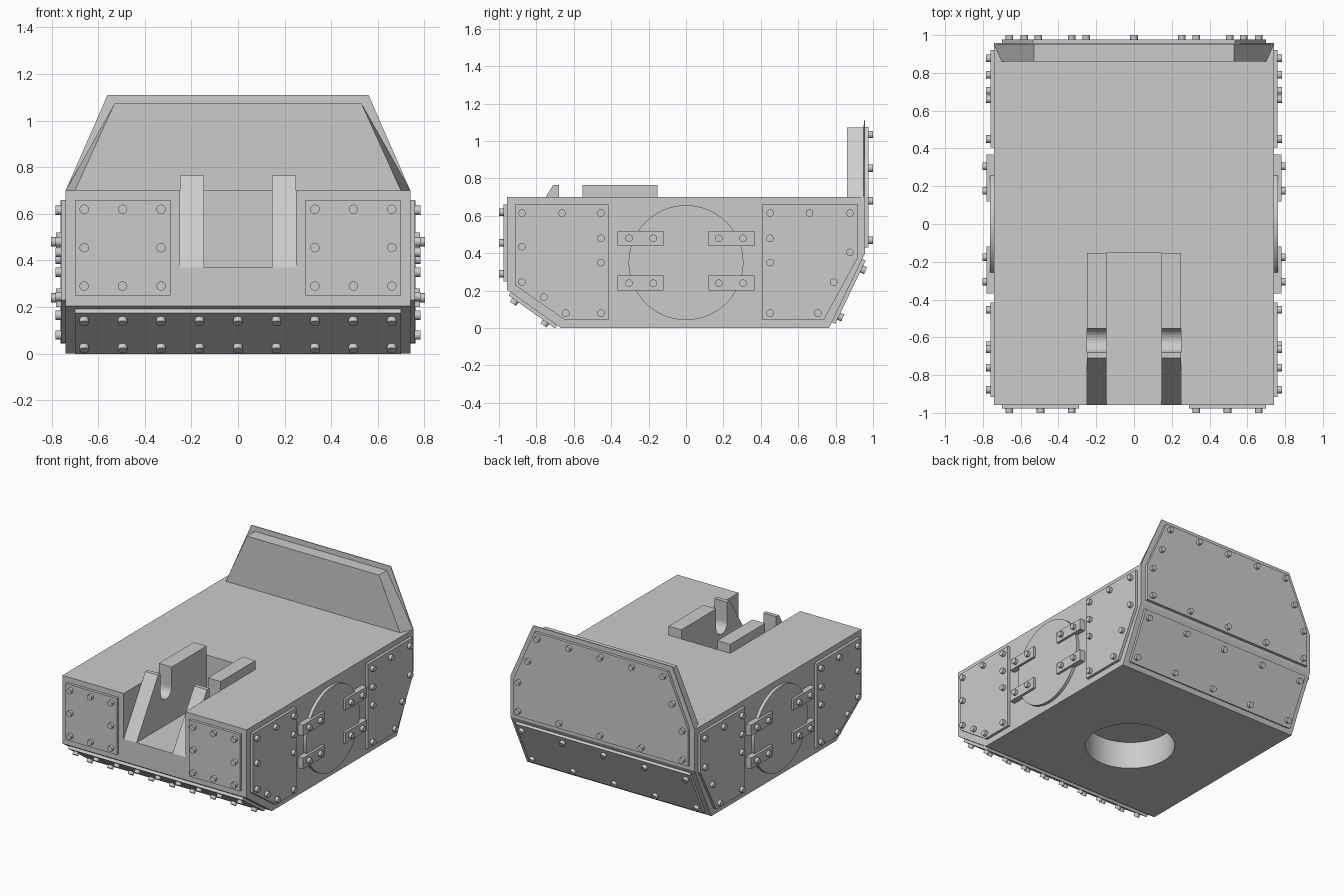
import bpy, bmesh
from math import radians
from mathutils import Matrix, Vector

if "Cube" in bpy.data.objects:
    bpy.data.objects.remove(bpy.data.objects["Cube"])

# Single painted-steel colour
steel = bpy.data.materials.new("grey_steel")
steel.use_nodes = True
steel.diffuse_color = (0.6, 0.6, 0.6, 1)
steel.node_tree.nodes["Principled BSDF"].inputs["Base Color"].default_value = (0.6, 0.6, 0.6, 1)


def frame(origin, u, v, w):
    """Matrix taking (u, v, outward) coordinates on a hull face to the world."""
    m = Matrix((u, v, w)).transposed().to_4x4()
    m.translation = origin
    return m


def finish(bm, name, smooth=False):
    bmesh.ops.recalc_face_normals(bm, faces=bm.faces)
    mesh = bpy.data.meshes.new(name)
    bm.to_mesh(mesh)
    bm.free()
    mesh.materials.append(steel)
    ob = bpy.data.objects.new(name, mesh)
    bpy.context.collection.objects.link(ob)
    if smooth:
        bpy.ops.object.select_all(action="DESELECT")
        ob.select_set(True)
        bpy.context.view_layer.objects.active = ob
        bpy.ops.object.shade_smooth_by_angle(angle=radians(35))
    return ob


def loft(name, rings):
    """Closed skin through rings of points with equal counts."""
    bm = bmesh.new()
    loops = [[bm.verts.new(p) for p in ring] for ring in rings]
    n = len(loops[0])
    for a, b in zip(loops, loops[1:]):
        for i in range(n):
            j = (i + 1) % n
            bm.faces.new((a[i], a[j], b[j], b[i]))
    bm.faces.new(loops[0])
    bm.faces.new(loops[-1])
    return finish(bm, name)


def slab(name, outline, place, low, high):
    return loft(name, [[place @ Vector((u, v, w)) for u, v in outline] for w in (low, high)])


def rect(u0, u1, v0, v1):
    return [(u0, v0), (u1, v0), (u1, v1), (u0, v1)]


def cylinder(bm, place, u, v, low, high, radius, sides):
    bmesh.ops.create_cone(bm, cap_ends=True, segments=sides, radius1=radius, radius2=radius,
                          depth=high - low,
                          matrix=place @ Matrix.Translation((u, v, (low + high) / 2)))


def bolts(name, spots, place, low=0.01, high=0.043):
    bm = bmesh.new()
    for u, v in spots:
        cylinder(bm, place, u, v, low, high, 0.02, 16)
    finish(bm, name, True)


def cut(target, cutter):
    mod = target.modifiers.new("cut", "BOOLEAN")
    mod.operation, mod.solver, mod.object = "DIFFERENCE", "EXACT", cutter
    bpy.context.view_layer.objects.active = target
    bpy.ops.object.modifier_apply(modifier=mod.name)
    bpy.data.objects.remove(cutter)


X, Y, Z = Vector((1, 0, 0)), Vector((0, 1, 0)), Vector((0, 0, 1))
END, HALF, DECK = 0.957, 0.74, 0.70
centre = frame((0, 0, 0), Y, Z, X)
front = frame((0, -END, 0), X, Z, -Y)
back = frame((0, END, 0), X, Z, Y)
ground = frame((0, 0, 0), X, Y, Z)


def slope_frame(y_low, z_high, sign):
    v = Vector((0, sign * END - y_low, z_high)).normalized()
    return frame((0, y_low, 0), X, v, Vector((0, sign * v.z, -sign * v.y)))


front_slope = slope_frame(-0.668, 0.205, -1)
back_slope = slope_frame(0.765, 0.40, 1)

# Hull with the gun slot and the underside ring socket cut out
hull = slab("hull", [(-END, DECK), (-END, 0.205), (-0.668, 0), (0.765, 0), (END, 0.40), (END, DECK)],
            centre, -HALF, HALF)
cut(hull, slab("slot_cutter", rect(-0.248, 0.248, -1.2, -0.153), ground, 0.37, 1))
bm = bmesh.new()
cylinder(bm, ground, 0, -0.04, -0.1, 0.2, 0.30, 48)
cut(hull, finish(bm, "socket_cutter"))
bpy.ops.object.select_all(action="DESELECT")
hull.select_set(True)
bpy.context.view_layer.objects.active = hull
bpy.ops.object.shade_smooth_by_angle(angle=radians(20))

# Gun cradle cheeks with a round-bottomed notch
for side, x0 in (("left", 0.145), ("right", -0.248)):
    cheek = slab(side + "_cradle_cheek", [(-END, 0.37), (-0.71, 0.765), (-0.153, 0.765), (-0.153, 0.37)],
                 centre, x0, x0 + 0.103)
    bm = bmesh.new()
    cylinder(bm, centre, -0.617, 0.62, -0.5, 0.5, 0.063, 24)
    cut(cheek, finish(bm, "notch_round_cutter"))
    cut(cheek, slab("notch_cutter", rect(-0.68, -0.554, 0.62, 1), centre, -0.5, 0.5))

# Raised rear wall, flared towards the back
loft("rear_wall", [[(-b, y, DECK - 0.001), (b, y, DECK - 0.001), (t, y, z), (-t, y, z)]
                   for y, b, t, z in ((0.86, 0.70, 0.53, 1.073), (0.95, HALF, 0.53, 1.073),
                                      (0.951, HALF, 0.56, 1.11), (END, HALF, 0.56, 1.11))])

# Rear armour plate
slab("rear_plate", [(-0.70, 0.43), (0.70, 0.43), (0.70, 0.70), (0.535, 1.075), (-0.535, 1.075), (-0.70, 0.70)],
     back, 0, 0.02)
bolts("rear_plate_bolts",
      [(x * 0.253, 1.035) for x in range(-2, 3)] + [(x * 0.33, 0.47) for x in range(-2, 3)]
      + [(s * x, z) for s in (-1, 1) for x, z in ((0.58, 0.855), (0.66, 0.68))], back)

# Lower sloping plates at both ends
slab("front_lower_plate", rect(-0.70, 0.70, 0.025, 0.33), front_slope, 0, 0.02)
bolts("front_lower_bolts", [(x * 0.165, v) for x in range(-4, 5) for v in (0.085, 0.285)], front_slope)
slab("rear_lower_plate", rect(-0.70, 0.70, 0.035, 0.41), back_slope, 0, 0.02)
bolts("rear_lower_bolts", [(x * 0.33, v) for x in range(-2, 3) for v in (0.08, 0.36)], back_slope)

SIDE_FRONT = [(-0.915, 0.66), (-0.415, 0.66), (-0.415, 0.045), (-0.65, 0.045), (-0.915, 0.23)]
SIDE_FRONT_BOLTS = [(-0.877, 0.615), (-0.663, 0.615), (-0.877, 0.435), (-0.877, 0.245),
                    (-0.76, 0.165), (-0.643, 0.08)] + [(-0.455, z) for z in (0.615, 0.48, 0.35, 0.08)]
SIDE_REAR = [(0.406, 0.66), (0.92, 0.66), (0.92, 0.38), (0.738, 0.045), (0.406, 0.045)]
SIDE_REAR_BOLTS = [(0.66, 0.615), (0.877, 0.615), (0.877, 0.405), (0.79, 0.245),
                   (0.705, 0.08)] + [(0.45, z) for z in (0.615, 0.48, 0.35, 0.08)]

for side, s in (("left", 1), ("right", -1)):
    # Front face plate
    slab(side + "_front_plate", rect(s * 0.29, s * 0.70, 0.25, 0.66), front, 0, 0.02)
    bolts(side + "_front_bolts", [(s * (0.495 + i * 0.165), 0.455 + j * 0.165)
                                  for i in (-1, 0, 1) for j in (-1, 0, 1) if (i, j) != (0, 0)
                                  ], front)
    # Side plates
    place = frame((s * HALF, 0, 0), Y, Z, s * X)
    slab(side + "_side_front_plate", SIDE_FRONT, place, 0, 0.02)
    bolts(side + "_side_front_bolts", SIDE_FRONT_BOLTS, place)
    slab(side + "_side_rear_plate", SIDE_REAR, place, 0, 0.02)
    bolts(side + "_side_rear_bolts", SIDE_REAR_BOLTS, place)
    # Round hatch held by four straps
    bm = bmesh.new()
    cylinder(bm, place, 0, 0.35, -0.01, 0.022, 0.307, 64)
    finish(bm, side + "_round_hatch", True)
    for end, e in (("front", -1), ("rear", 1)):
        for level, z in (("lower", 0.24), ("upper", 0.48)):
            name = f"{side}_{end}_{level}_strap"
            slab(name, rect(e * 0.12, e * 0.367, z - 0.04, z + 0.04), place, 0, 0.04)
            bolts(name + "_bolts", [(e * 0.175, z), (e * 0.305, z)], place, 0.03, 0.062)
